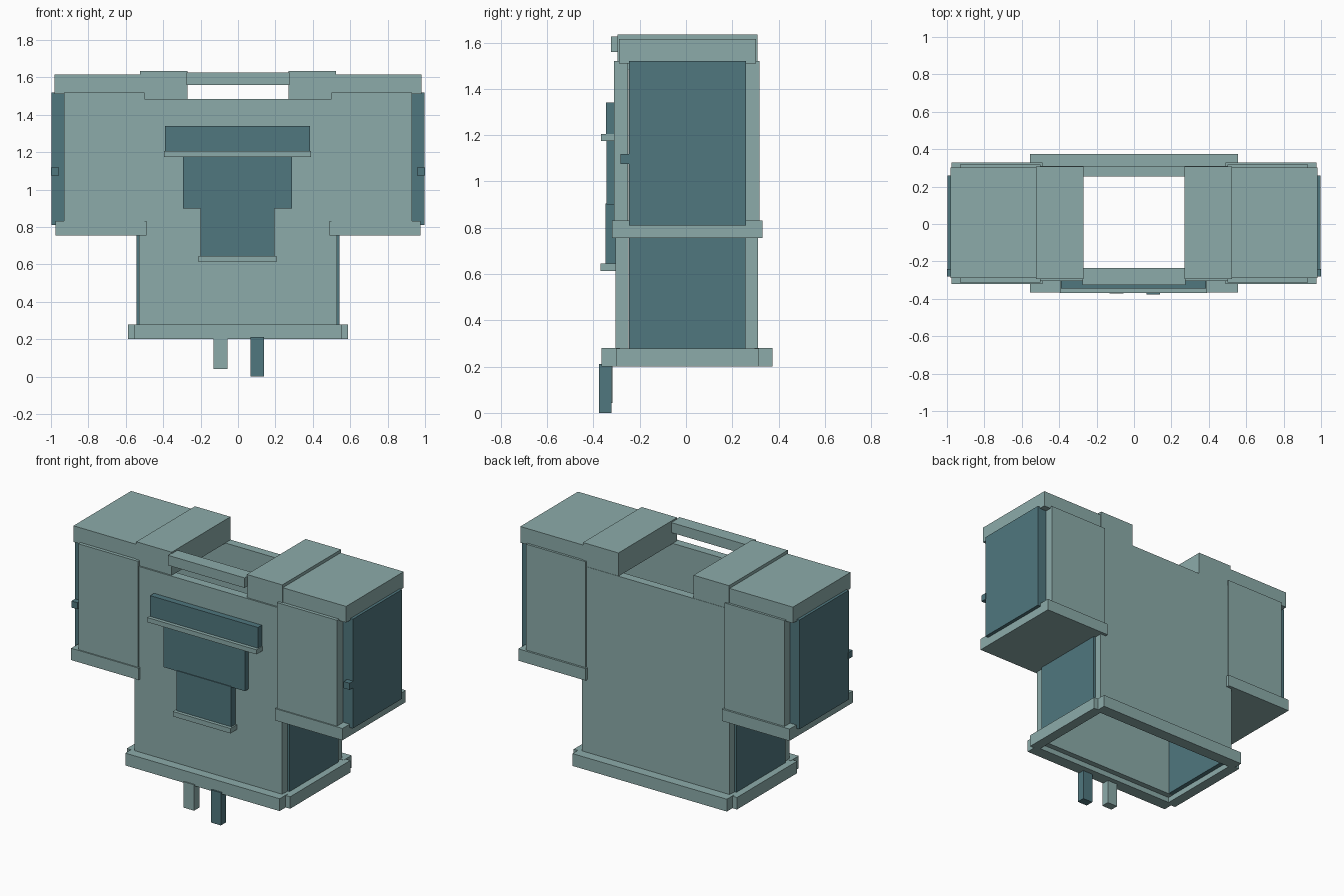
import bpy

if "Cube" in bpy.data.objects:
    bpy.data.objects.remove(bpy.data.objects["Cube"])


def material(name, color):
    m = bpy.data.materials.new(name)
    m.diffuse_color = (*color, 1)
    m.use_nodes = True
    m.node_tree.nodes["Principled BSDF"].inputs["Base Color"].default_value = m.diffuse_color
    return m


LIGHT = material("pale_teal", (0.262, 0.410, 0.400))
DARK = material("deep_teal", (0.080, 0.184, 0.210))


def box(name, x, y, z, mat):
    """Box from (min, max) ranges on each axis."""
    (x0, x1), (y0, y1), (z0, z1) = sorted(x), sorted(y), sorted(z)
    bpy.ops.mesh.primitive_cube_add(
        size=1, location=((x0 + x1) / 2, (y0 + y1) / 2, (z0 + z1) / 2))
    ob = bpy.context.object
    ob.name = name
    ob.scale = (x1 - x0, y1 - y0, z1 - z0)
    bpy.ops.object.transform_apply(location=False, rotation=False, scale=True)
    ob.data.materials.append(mat)
    return ob


# Hollow torso: front and back plates
box("front_plate", (-0.53, 0.53), (-0.305, -0.248), (0.235, 1.485), LIGHT)
box("back_plate", (-0.53, 0.53), (0.255, 0.31), (0.235, 1.485), LIGHT)

for side, s in (("left", -1), ("right", 1)):
    def pair(part, x, y, z, mat):
        return box(f"{side}_{part}", (s * x[0], s * x[1]), y, z, mat)

    # Shoulder box: plates, dark end panel, lid and tray
    pair("shoulder_front", (0.50, 0.93), (-0.312, -0.25), (0.79, 1.52), LIGHT)
    pair("shoulder_back", (0.50, 0.93), (0.257, 0.317), (0.79, 1.52), LIGHT)
    pair("shoulder_end_panel", (0.92, 0.998), (-0.246, 0.26), (0.81, 1.52), DARK)
    pair("end_panel_knob", (0.957, 1.0), (-0.282, -0.24), (1.075, 1.118), DARK)
    pair("shoulder_lid", (0.49, 0.98), (-0.29, 0.302), (1.51, 1.615), LIGHT)
    pair("shoulder_tray", (0.49, 0.975), (-0.32, 0.33), (0.755, 0.832), LIGHT)
    # Raised block beside the neck opening
    pair("collar_block", (0.27, 0.525), (-0.295, 0.308), (1.483, 1.635), LIGHT)
    # Waist side panel and base bar
    pair("waist_panel", (0.49, 0.543), (-0.246, 0.258), (0.237, 0.78), DARK)
    pair("base_side_bar", (0.52, 0.587), (-0.303, 0.315), (0.20, 0.278), LIGHT)

# Base frame
box("base_front_bar", (-0.555, 0.555), (-0.365, -0.285), (0.20, 0.28), LIGHT)
box("base_back_bar", (-0.555, 0.555), (0.295, 0.373), (0.20, 0.28), LIGHT)

# Bar across the front of the neck opening
box("neck_bar", (-0.275, 0.275), (-0.325, -0.235), (1.56, 1.625), LIGHT)

# Stepped chest ornament
box("chest_top", (-0.39, 0.385), (-0.345, -0.30), (1.20, 1.34), DARK)
box("chest_shelf", (-0.395, 0.39), (-0.368, -0.30), (1.175, 1.205), LIGHT)
box("chest_middle", (-0.295, 0.29), (-0.343, -0.30), (0.90, 1.18), DARK)
box("chest_lower", (-0.20, 0.195), (-0.348, -0.30), (0.635, 0.905), DARK)
box("chest_bottom_strip", (-0.21, 0.205), (-0.37, -0.30), (0.613, 0.645), LIGHT)

# Hanging tabs under the front base bar
box("light_tab", (-0.13, -0.055), (-0.372, -0.318), (0.042, 0.21), LIGHT)
box("dark_tab", (0.068, 0.14), (-0.376, -0.322), (0.0, 0.212), DARK)
